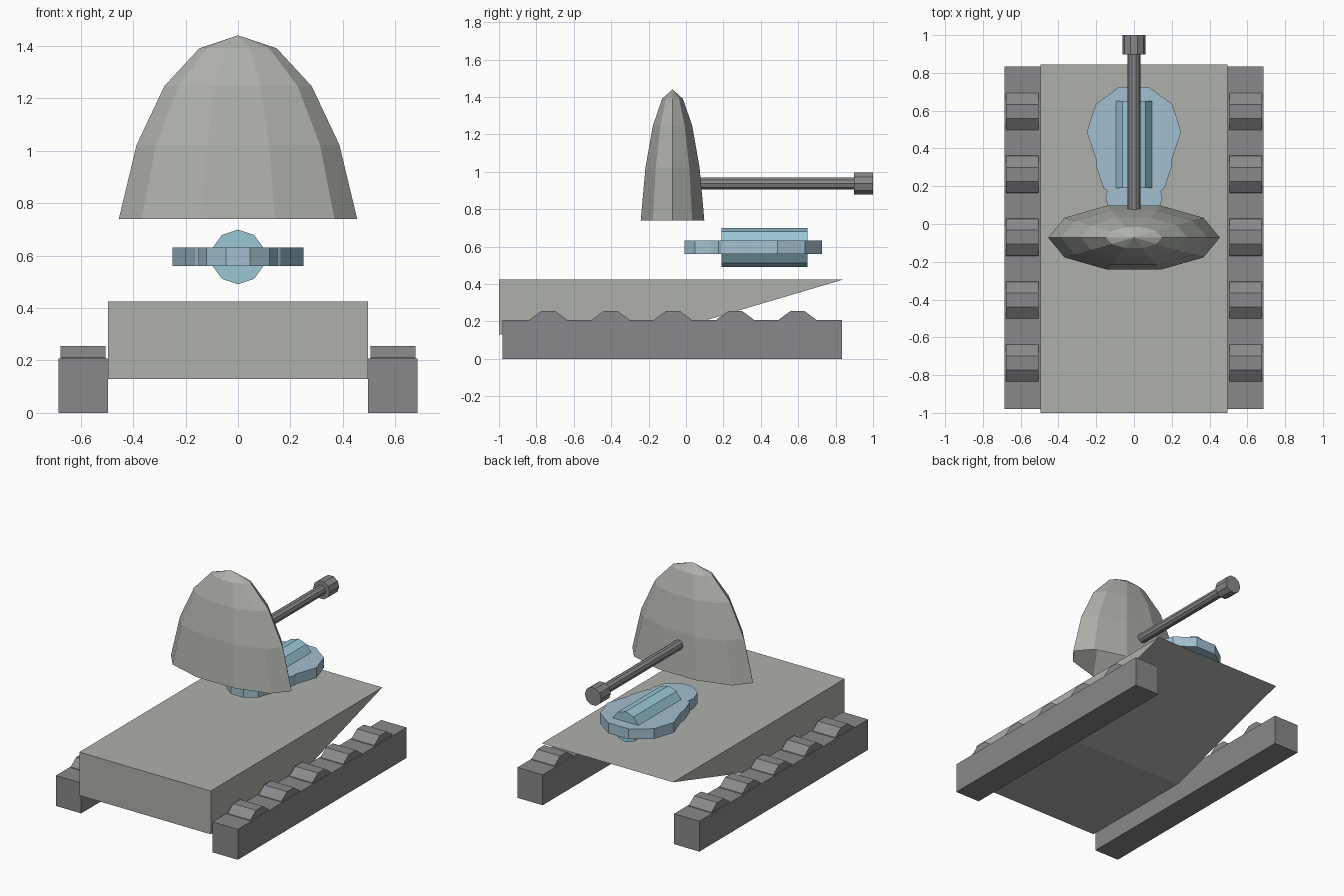
import bpy, bmesh
from math import sin, cos, radians

if "Cube" in bpy.data.objects:
    bpy.data.objects.remove(bpy.data.objects["Cube"])


def material(name, rgb):
    m = bpy.data.materials.new(name)
    m.diffuse_color = (*rgb, 1)
    m.use_nodes = True
    m.node_tree.nodes["Principled BSDF"].inputs["Base Color"].default_value = m.diffuse_color
    return m


ARMOUR = material("armour_grey", (0.42, 0.44, 0.40))
DARK = material("dark_grey", (0.25, 0.25, 0.26))
BLUE = material("slate_blue", (0.36, 0.53, 0.63))
TEAL = material("teal_blue", (0.32, 0.57, 0.67))


def finish(name, bm, mat):
    bmesh.ops.recalc_face_normals(bm, faces=bm.faces)
    me = bpy.data.meshes.new(name)
    bm.to_mesh(me)
    bm.free()
    me.materials.append(mat)
    ob = bpy.data.objects.new(name, me)
    bpy.context.collection.objects.link(ob)
    return ob


def prism(name, profile, axis, lo, hi, mat):
    """Extrude a 2D profile along an axis: x -> (y,z), y -> (x,z), z -> (x,y)."""
    place = {"x": lambda a, b, t: (t, a, b),
             "y": lambda a, b, t: (a, t, b),
             "z": lambda a, b, t: (a, b, t)}[axis]
    bm = bmesh.new()
    ends = [[bm.verts.new(place(a, b, t)) for a, b in profile] for t in (lo, hi)]
    for e in ends:
        bm.faces.new(e)
    n = len(profile)
    for i in range(n):
        j = (i + 1) % n
        bm.faces.new((ends[0][i], ends[0][j], ends[1][j], ends[1][i]))
    return finish(name, bm, mat)


def ngon(a, b, r, n=10, phase=0):
    return [(a + r * cos(radians(phase + 360 * i / n)),
             b + r * sin(radians(phase + 360 * i / n))) for i in range(n)]


# Hull with a sloped underside
prism("hull", [(-1, 0.13), (-0.15, 0.13), (0.845, 0.425), (-1, 0.425)],
      "x", -0.495, 0.495, ARMOUR)

# Tracks with five wheels each, showing above the track top
for side, s in (("left", -1), ("right", 1)):
    prism(side + "_track", [(-0.98, 0), (0.835, 0), (0.835, 0.207), (-0.98, 0.207)],
          "x", s * 0.495, s * 0.685, DARK)
    for i in range(5):
        prism(f"{side}_wheel_{i + 1}", ngon(-0.736 + i * 0.333, 0.141, 0.12),
              "x", s * 0.505, s * 0.677, DARK)

# Turret dome: flattened ten-sided sphere, open at 72 degrees from the pole
bm = bmesh.new()
top = bm.verts.new((0, -0.072, 1.44))
rings = []
for k in range(1, 5):
    p = radians(18 * k)
    rings.append([bm.verts.new((0.478 * sin(p) * cos(radians(36 * i)),
                                -0.072 + 0.188 * sin(p) * sin(radians(36 * i)),
                                0.427 + 1.013 * cos(p))) for i in range(10)])
for i in range(10):
    j = (i + 1) % 10
    bm.faces.new((top, rings[0][i], rings[0][j]))
    for upper, lower in zip(rings, rings[1:]):
        bm.faces.new((upper[i], lower[i], lower[j], upper[j]))
finish("turret_dome", bm, ARMOUR)

# Gun barrel and muzzle
prism("barrel", ngon(0, 0.936, 0.034), "y", 0.05, 0.93, DARK)
prism("muzzle", ngon(0, 0.936, 0.062), "y", 0.897, 1.0, DARK)

# Blue plate: outline of three discs of shrinking size, mirrored in x
half = [(0.077, 0.726), (0.202, 0.635), (0.25, 0.488), (0.2, 0.34), (0.2, 0.305),
        (0.162, 0.19), (0.142, 0.175), (0.15, 0.135), (0.121, 0.047), (0.046, -0.008)]
prism("deck_plate", half + [(-x, y) for x, y in reversed(half)],
      "z", 0.561, 0.631, BLUE)

# Blue drum lying through the plate
prism("deck_drum", ngon(0, 0.595, 0.104, phase=90), "y", 0.19, 0.65, TEAL)
